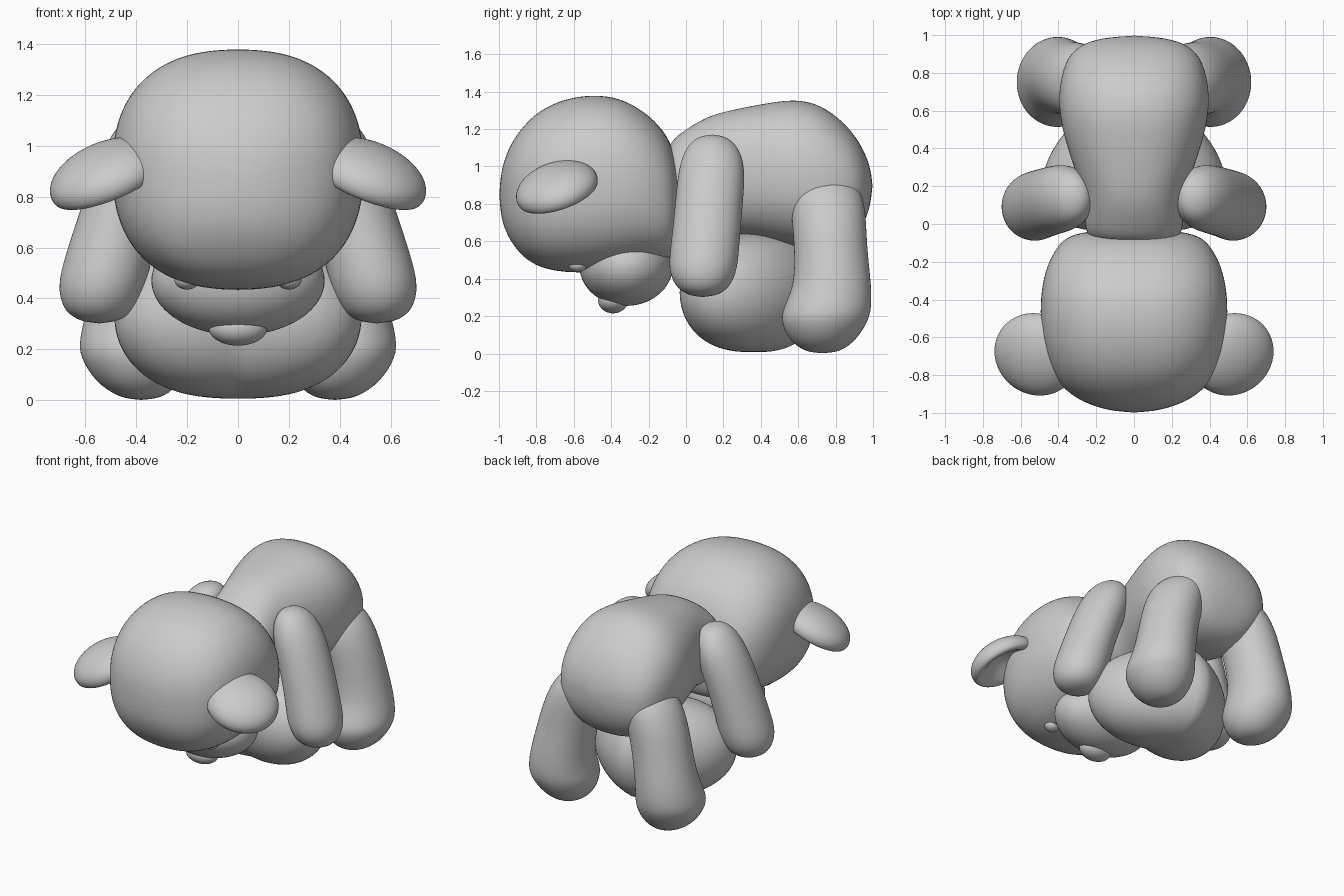
import bpy, bmesh, math
from mathutils import Vector, Matrix

if "Cube" in bpy.data.objects:
    bpy.data.objects.remove(bpy.data.objects["Cube"])


def finish(name, bm, mirror=False, subdiv=0):
    bmesh.ops.recalc_face_normals(bm, faces=bm.faces)
    for f in bm.faces:
        f.smooth = True
    me = bpy.data.meshes.new(name)
    bm.to_mesh(me)
    bm.free()
    ob = bpy.data.objects.new(name, me)
    bpy.context.collection.objects.link(ob)
    if mirror:
        m = ob.modifiers.new("mirror", 'MIRROR')
        m.use_mirror_merge = False
    if subdiv:
        ob.modifiers.new("smooth", 'SUBSURF').levels = subdiv
        ob.modifiers["smooth"].render_levels = subdiv
    return ob


def loft(name, rings, start, end, power=2.0, mirror=False, n=28):
    """Skin through superellipse rings (centre, half axis a, half axis b), closed at two poles."""
    bm = bmesh.new()
    loops = []
    for c, a, b in rings:
        loop = []
        for i in range(n):
            t = 2 * math.pi * i / n
            u = math.copysign(abs(math.cos(t)) ** (2 / power), math.cos(t))
            v = math.copysign(abs(math.sin(t)) ** (2 / power), math.sin(t))
            loop.append(bm.verts.new(Vector(c) + Vector(a) * u + Vector(b) * v))
        loops.append(loop)
    for p, q in zip(loops, loops[1:]):
        for i in range(n):
            j = (i + 1) % n
            bm.faces.new((p[i], p[j], q[j], q[i]))
    for pole, loop in ((start, loops[0]), (end, loops[-1])):
        v = bm.verts.new(pole)
        for i in range(n):
            bm.faces.new((v, loop[i], loop[(i + 1) % n]))
    return finish(name, bm, mirror, 2)


def along_y(name, rows, start, end, power):
    rings = [((0, y, (lo + hi) / 2), (w, 0, 0), (0, 0, (hi - lo) / 2)) for y, w, lo, hi in rows]
    return loft(name, rings, start, end, power)


def limb(name, rows, start, end):
    rings = [((x, y, z), (rx, 0, 0), (0, ry, 0)) for x, y, z, rx, ry in rows]
    return loft(name, rings, start, end, 2.0, True)


def ball(name, centre, radii, shape=None, rot=None, mirror=False):
    """Ellipsoid, optionally reshaped by a function of the unit-sphere point."""
    bm = bmesh.new()
    bmesh.ops.create_uvsphere(bm, u_segments=64, v_segments=40, radius=1)
    for v in bm.verts:
        p = shape(v.co.copy()) if shape else v.co
        v.co = Vector((p.x * radii[0], p.y * radii[1], p.z * radii[2]))
    bm.transform(Matrix.Translation(centre) @ (rot or Matrix()))
    return finish(name, bm, mirror)


# Head, facing down
along_y("head", [
    (-0.985, .15, .70, 1.00), (-.94, .28, .60, 1.12), (-.87, .38, .51, 1.22),
    (-.78, .44, .455, 1.305), (-.65, .485, .43, 1.365), (-.5, .5, .43, 1.388),
    (-.35, .495, .45, 1.37), (-.22, .465, .475, 1.295), (-.12, .41, .485, 1.20),
    (-.06, .35, .52, 1.08), (-.035, .22, .62, .95)],
    (0, -1.0, .85), (0, -.03, .8), 2.4)

# Torso, arched with the rump up
along_y("body", [
    (-.10, .22, .68, 1.12), (-.03, .265, .63, 1.18), (.1, .26, .63, 1.265),
    (.22, .29, .64, 1.30), (.4, .355, .61, 1.335), (.58, .4, .565, 1.365),
    (.72, .4, .55, 1.335), (.85, .37, .58, 1.235), (.93, .315, .65, 1.13),
    (.98, .21, .76, 1.02)],
    (0, -.12, .9), (0, 1.0, .9), 2.3)

# Muzzle, nose and eyes on the underside of the head
ball("muzzle", (0, -.32, .47), (.34, .25, .215))
ball("nose", (0, -.39, .285), (.115, .08, .07))
ball("eyes", (.2, -.58, .475), (.05, .05, .04), mirror=True)


# Ears, cupped underneath
def cup(p):
    if p.z < 0:
        p.z *= 1 - 1.4 * p.z * p.z
    return p


ear_tilt = Matrix.Rotation(math.radians(22), 4, 'Y') @ Matrix.Rotation(math.radians(17), 4, 'X')
ball("ears", (.515, -.69, .88), (.235, .225, .125), cup, ear_tilt, True)

# Arms hanging at the sides
limb("arms", [
    (.545, .09, .315, .09, .09), (.545, .09, .36, .145, .15), (.535, .09, .45, .175, .185),
    (.51, .1, .56, .172, .185), (.465, .115, .72, .165, .182), (.41, .13, .88, .165, .182),
    (.36, .14, 1.02, .155, .175), (.33, .14, 1.12, .11, .13), (.32, .14, 1.16, .06, .07)],
    (.545, .09, .3), (.32, .14, 1.172))

# Legs with rounded feet
limb("legs", [
    (.38, .73, .012, .09, .1), (.39, .73, .07, .17, .18), (.405, .74, .17, .218, .235),
    (.41, .755, .24, .215, .238), (.4, .785, .36, .195, .208), (.36, .775, .55, .19, .195),
    (.32, .765, .7, .19, .2), (.27, .755, .84, .18, .195), (.23, .75, .93, .13, .15)],
    (.38, .73, 0), (.22, .75, .97))


# Heart cushion under the belly, tip towards the back
def heart(p):
    r = max(math.hypot(p.x, p.y), 1e-4)
    k = r ** -.22
    x = p.x * k
    return Vector((x, p.y * k - .44 * abs(x), p.z))


ball("heart_cushion", (0, .365, .325), (.485, .365, .318), heart)
